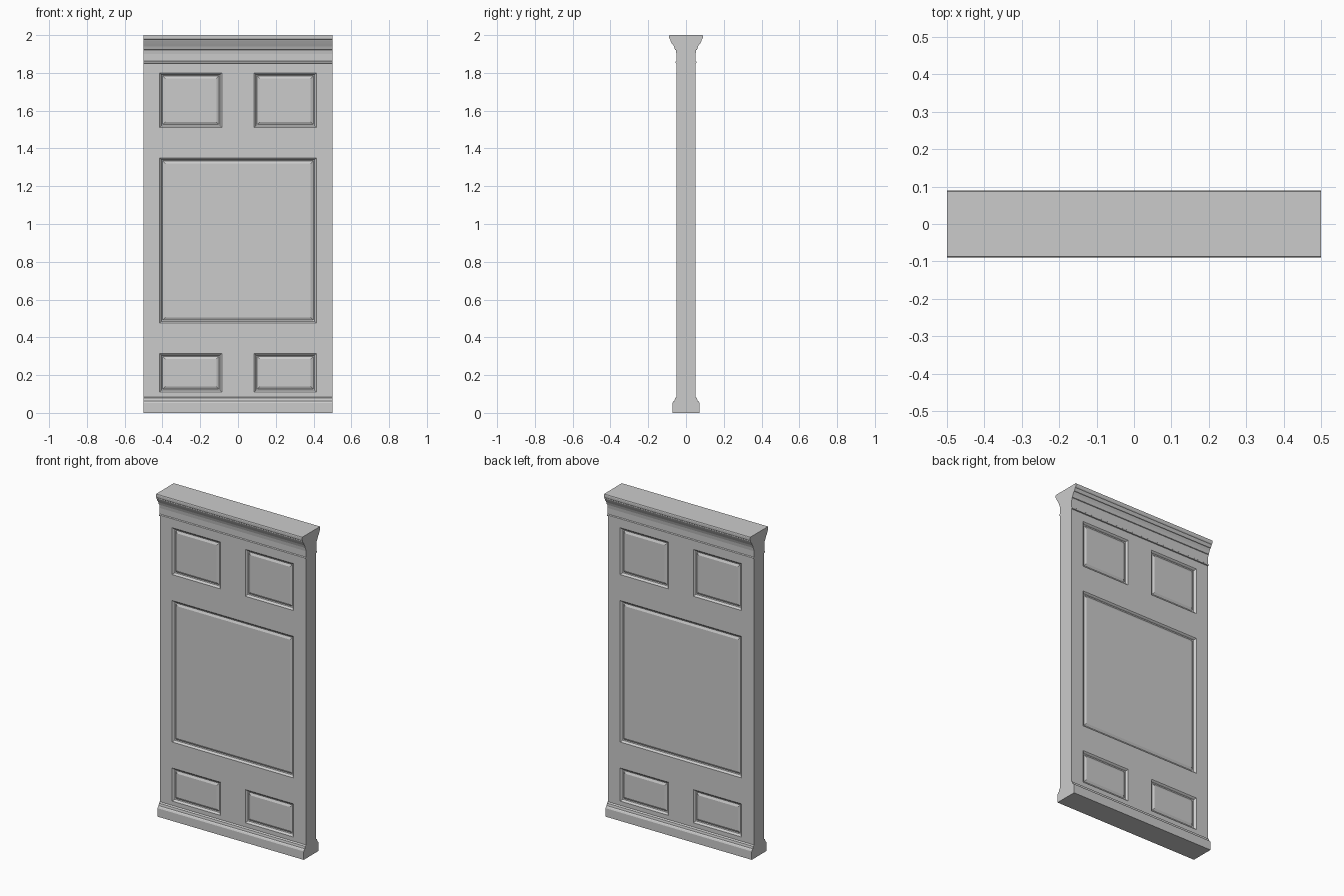
import bpy, bmesh

cube = bpy.data.objects.get("Cube")
if cube:
    bpy.data.objects.remove(cube)

grey = bpy.data.materials.new("plain grey")
grey.use_nodes = True
grey.diffuse_color = (0.6, 0.6, 0.6, 1)
grey.node_tree.nodes["Principled BSDF"].inputs["Base Color"].default_value = (0.6, 0.6, 0.6, 1)

HALF_WIDTH, WALL = 0.5, 0.05


def finish(name, bm):
    bmesh.ops.recalc_face_normals(bm, faces=bm.faces)
    mesh = bpy.data.meshes.new(name)
    bm.to_mesh(mesh)
    bm.free()
    mesh.materials.append(grey)
    obj = bpy.data.objects.new(name, mesh)
    bpy.context.collection.objects.link(obj)
    return obj


def moulding(name, half_profile):
    """Mirror a (y, z) half profile and extrude it along the wall."""
    bm = bmesh.new()
    outline = half_profile + [(-y, z) for y, z in reversed(half_profile)]
    face = bm.faces.new([bm.verts.new((-HALF_WIDTH, y, z)) for y, z in outline])
    new = bmesh.ops.extrude_face_region(bm, geom=[face])["geom"]
    verts = [g for g in new if isinstance(g, bmesh.types.BMVert)]
    bmesh.ops.translate(bm, verts=verts, vec=(2 * HALF_WIDTH, 0, 0))
    return finish(name, bm)


# Stepped skirting at the foot of the wall
moulding("skirting", [(0.072, 0), (0.072, 0.052), (0.068, 0.06), (0.061, 0.064),
                      (0.058, 0.078), (0.05, 0.084)])

# Crown with a small bead, a cove and a square lip
moulding("crown", [(0.05, 1.85), (0.056, 1.852), (0.056, 1.859), (0.051, 1.863),
                   (0.051, 1.9), (0.054, 1.921), (0.058, 1.923), (0.064, 1.94),
                   (0.072, 1.955), (0.075, 1.956), (0.082, 1.97), (0.082, 1.975),
                   (0.087, 1.979), (0.089, 1.985), (0.089, 1.996), (0.087, 2)])

# Wall laid out as a grid whose inner cells become panels
XS = [-HALF_WIDTH, -0.415, -0.085, 0.085, 0.415, HALF_WIDTH]
ZS = [0.08, 0.11, 0.315, 0.475, 1.35, 1.51, 1.8, 1.855]
# Each panel ring: inset width and change of height
RINGS = [(0.005, -0.004), (0.005, -0.007), (0.006, -0.002), (0.014, 0.007)]

bm = bmesh.new()
for y in (-WALL, WALL):
    grid = [[bm.verts.new((x, y, z)) for x in XS] for z in ZS]
    cells = {}
    for r in range(len(ZS) - 1):
        for c in range(len(XS) - 1):
            quad = [grid[r][c], grid[r][c + 1], grid[r + 1][c + 1], grid[r + 1][c]]
            cells[r, c] = bm.faces.new(quad if y < 0 else quad[::-1])
    big = bmesh.ops.dissolve_faces(bm, faces=[cells[3, c] for c in (1, 2, 3)])["region"]
    panels = big + [cells[r, c] for r in (1, 5) for c in (1, 3)]
    bm.normal_update()
    # Moulded groove around each raised field
    for width, rise in RINGS:
        bmesh.ops.inset_individual(bm, faces=panels, thickness=width, depth=rise,
                                   use_even_offset=True)
        bm.normal_update()

# Plain ends of the wall
for x in (-HALF_WIDTH, HALF_WIDTH):
    bm.faces.new([bm.verts.new((x, y, z)) for y, z in
                  ((-WALL, ZS[0]), (WALL, ZS[0]), (WALL, ZS[-1]), (-WALL, ZS[-1]))])
bmesh.ops.remove_doubles(bm, verts=bm.verts, dist=0.0001)
finish("panelled_wall", bm)
